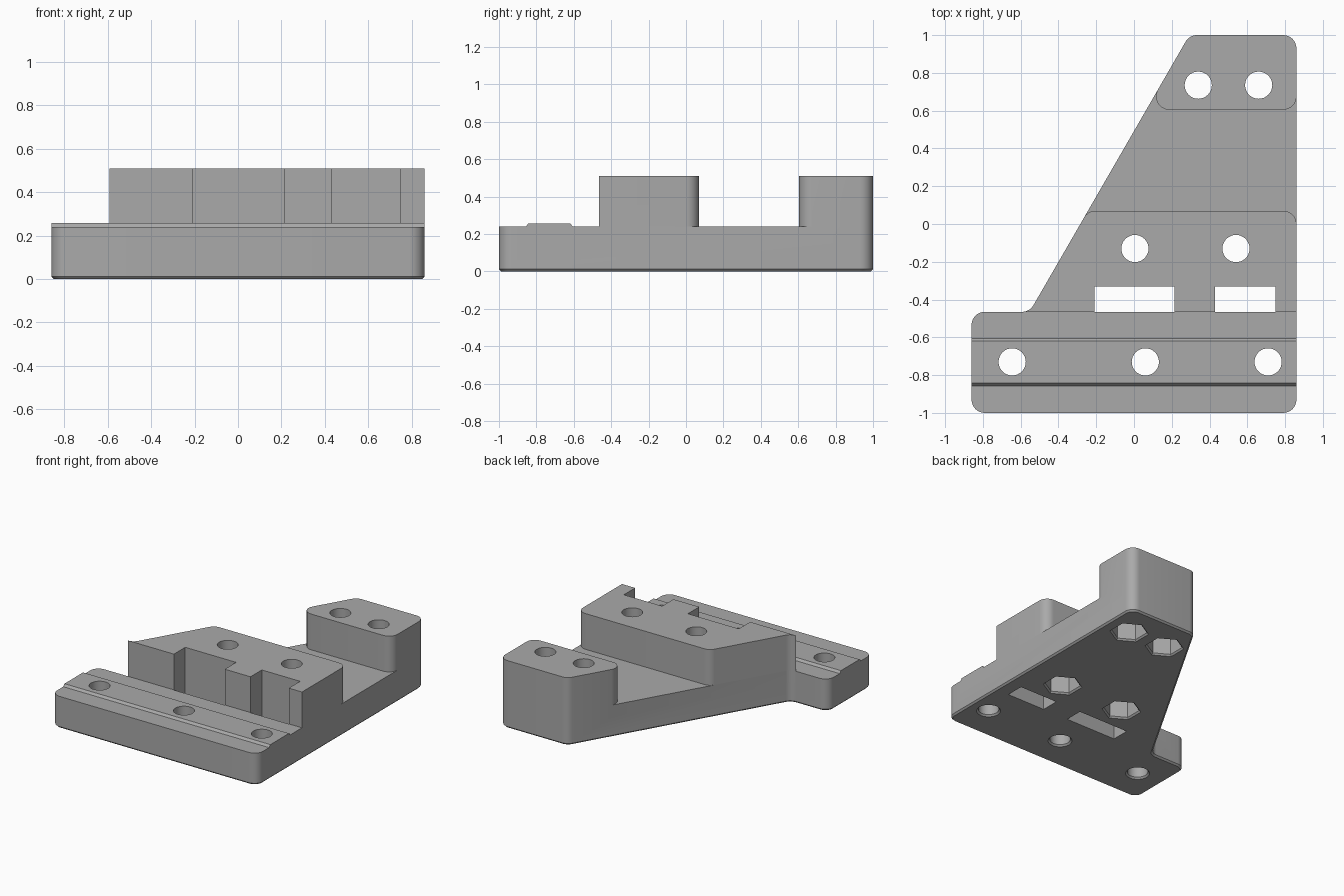
import bpy, bmesh, math
from mathutils import Vector

cube = bpy.data.objects.get("Cube")
if cube:
    bpy.data.objects.remove(cube)

HALF_W, R = 0.86, 0.07
BASE_TOP, BLOCK_TOP, SINK = 0.24, 0.51, 0.15
STEP_Y = -0.465
CHAMFER = 0.012

grey = bpy.data.materials.new("Plain grey")
grey.use_nodes = True
colour = (0.4, 0.4, 0.4, 1)
grey.diffuse_color = colour
grey.node_tree.nodes["Principled BSDF"].inputs["Base Color"].default_value = colour


def slant_x(y):
    """x of the sloping left edge (60 degrees) at a given y."""
    return 0.12 + (y - 0.70) / math.tan(math.radians(60))


def rounded(corners, steps=8):
    """Fillet the (x, y, radius) corners of an outline."""
    pts = []
    for i, (x, y, r) in enumerate(corners):
        p = Vector((x, y))
        if r == 0:
            pts.append(p)
            continue
        a = (Vector(corners[i - 1][:2]) - p).normalized()
        b = (Vector(corners[(i + 1) % len(corners)][:2]) - p).normalized()
        half = a.angle(b) / 2
        centre = p + (a + b).normalized() * r / math.sin(half)
        start = p + a * r / math.tan(half) - centre
        end = p + b * r / math.tan(half) - centre
        sweep = math.atan2(start.x * end.y - start.y * end.x, start.dot(end))
        for k in range(steps + 1):
            t = sweep * k / steps
            pts.append(centre + Vector((start.x * math.cos(t) - start.y * math.sin(t),
                                        start.x * math.sin(t) + start.y * math.cos(t))))
    return pts


def loft(name, rings):
    """Closed solid through a stack of matching rings of 3D points."""
    bm = bmesh.new()
    loops = [[bm.verts.new(p) for p in ring] for ring in rings]
    n = len(loops[0])
    bm.faces.new(loops[0])
    bm.faces.new(loops[-1])
    for low, high in zip(loops, loops[1:]):
        for i in range(n):
            j = (i + 1) % n
            bm.faces.new((low[i], low[j], high[j], high[i]))
    bmesh.ops.recalc_face_normals(bm, faces=bm.faces)
    mesh = bpy.data.meshes.new(name)
    bm.to_mesh(mesh)
    bm.free()
    mesh.materials.append(grey)
    obj = bpy.data.objects.new(name, mesh)
    bpy.context.collection.objects.link(obj)
    return obj


def prism(name, outline, z0, z1):
    return loft(name, [[(p[0], p[1], z) for p in outline] for z in (z0, z1)])


def turned(name, x, y, profile, sides, phase=0.0):
    """Round or polygonal plug following a (radius, z) profile."""
    return loft(name, [[(x + r * math.cos(phase + math.tau * k / sides),
                         y + r * math.sin(phase + math.tau * k / sides), z)
                        for k in range(sides)] for r, z in profile])


# Base plate, with a chamfered bottom edge
base_outline = rounded([
    (-HALF_W, -1, R), (HALF_W, -1, R), (HALF_W, 1, R), (slant_x(1), 1, R),
    (slant_x(STEP_Y), STEP_Y, R), (-HALF_W, STEP_Y, R)])
bracket = prism("bracket", base_outline, 0, BASE_TOP)
bm = bmesh.new()
bm.from_mesh(bracket.data)
rim = [e for e in bm.edges if all(v.co.z < 0.001 for v in e.verts)]
bmesh.ops.bevel(bm, geom=rim, offset=CHAMFER, segments=1, affect='EDGES')
bm.to_mesh(bracket.data)
bm.free()

# Raised blocks and the front locating rail
rear_block = prism("rear_block", rounded([
    (slant_x(0.605), 0.605, R), (HALF_W, 0.605, R),
    (HALF_W, 1, R), (slant_x(1), 1, R)]), SINK, BLOCK_TOP)
fillet = R * math.tan(math.radians(30))
middle_block = prism("middle_block", rounded([
    (slant_x(STEP_Y) - fillet - 1e-5, STEP_Y, 0), (HALF_W, STEP_Y, 0),
    (HALF_W, 0.07, R), (slant_x(0.07), 0.07, R),
    (slant_x(STEP_Y), STEP_Y, R)]), SINK, BLOCK_TOP)
rail_profile = [(-0.857, SINK), (-0.857, BASE_TOP), (-0.842, 0.257),
                (-0.62, 0.257), (-0.605, BASE_TOP), (-0.605, SINK)]
front_rail = loft("front_rail", [[(x, y, z) for y, z in rail_profile]
                                 for x in (-HALF_W, HALF_W)])
additions = [rear_block, middle_block, front_rail]

# Cutters: screw holes, nut pockets and slots
cutters = []
HOLE, NUT, NUT_DEPTH = 0.072, 0.125, 0.25
for x, y in ((-0.645, -0.73), (0.06, -0.73), (0.71, -0.73)):
    flare = HOLE + 2 * CHAMFER
    cutters.append(turned("front_hole_cutter", x, y, [
        (flare, -CHAMFER), (HOLE, CHAMFER), (HOLE, 0.6)], 32))
for x, y in ((0.34, 0.735), (0.66, 0.735), (0.005, -0.13), (0.54, -0.13)):
    cutters.append(turned("screw_hole_cutter", x, y, [(HOLE, 0.1), (HOLE, 0.6)], 32))
    cutters.append(turned("nut_pocket_cutter", x, y, [
        (NUT + 2 * CHAMFER, -CHAMFER), (NUT, CHAMFER), (NUT, NUT_DEPTH)],
        6, math.radians(30)))
for x0, x1 in ((-0.21, 0.215), (0.43, 0.75)):
    cutters.append(prism("slot_cutter", [
        (x0, -0.467), (x1, -0.467), (x1, -0.33), (x0, -0.33)], -0.1, 0.6))

# Join the blocks to the plate, then cut the openings
for tools, operation in ((additions, 'UNION'), (cutters, 'DIFFERENCE')):
    for tool in tools:
        mod = bracket.modifiers.new(tool.name, 'BOOLEAN')
        mod.operation = operation
        mod.solver = 'EXACT'
        mod.object = tool
        tool.hide_render = True
bpy.context.view_layer.update()
evaluated = bracket.evaluated_get(bpy.context.evaluated_depsgraph_get())
finished = bpy.data.meshes.new_from_object(evaluated)
bracket.modifiers.clear()
bracket.data = finished
for tool in additions + cutters:
    bpy.data.objects.remove(tool)

bpy.ops.object.select_all(action='DESELECT')
bracket.select_set(True)
bpy.context.view_layer.objects.active = bracket
bpy.ops.object.shade_smooth_by_angle(angle=math.radians(30))
